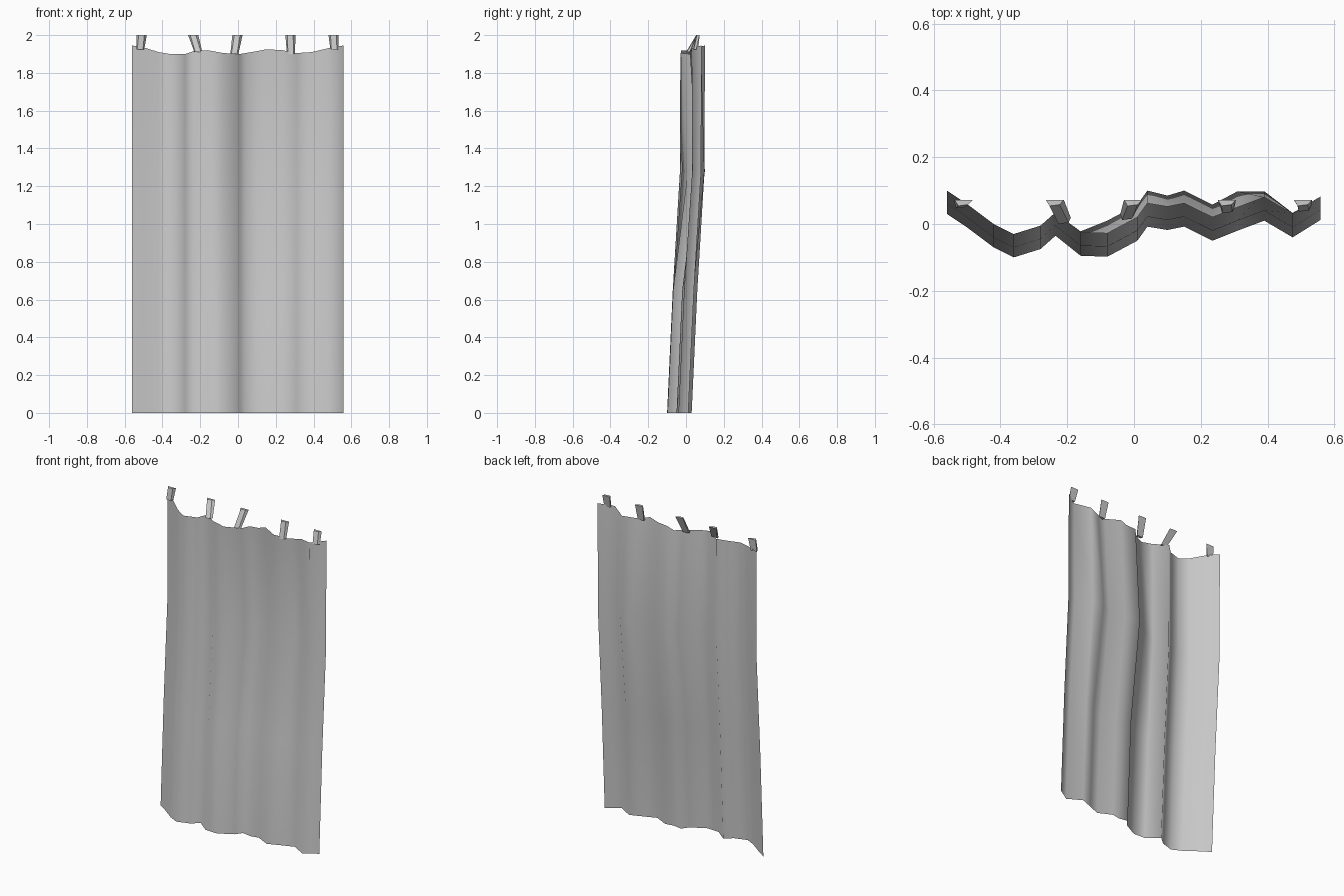
import bpy


def make_mesh(name, verts, faces):
    me = bpy.data.meshes.new(name)
    me.from_pydata(verts, [], faces)
    me.update()
    ob = bpy.data.objects.new(name, me)
    bpy.context.collection.objects.link(ob)
    for p in me.polygons:
        p.use_smooth = True
    return ob


# fold columns: x, y at hem, extra backward bulge at the upper bend, z of top edge
cols = [
    (-0.56, 0.03, 0.00, 1.945), (-0.50, -0.01, 0.00, 1.935),
    (-0.42, -0.07, 0.00, 1.91), (-0.36, -0.10, 0.00, 1.90),
    (-0.28, -0.075, 0.00, 1.90), (-0.235, -0.035, 0.00, 1.915),
    (-0.16, -0.095, 0.005, 1.92), (-0.08, -0.098, 0.04, 1.905),
    (0.01, -0.05, 0.04, 1.90), (0.04, -0.008, 0.04, 1.905),
    (0.10, -0.018, 0.035, 1.915), (0.15, -0.008, 0.04, 1.925),
    (0.235, -0.05, 0.04, 1.92), (0.31, -0.02, 0.05, 1.905),
    (0.39, 0.01, 0.02, 1.91), (0.475, -0.04, 0.005, 1.93),
    (0.558, 0.012, 0.00, 1.945),
]

# curtain sheet: four rows leaning backward
verts = []
for x, y, bulge, top in cols:
    verts += [(x, y, 0), (x, y + 0.03, 0.65),
              (x, y + 0.068 + bulge, 1.28), (x, y + 0.07, top)]
faces = [(i * 4 + r, i * 4 + 4 + r, i * 4 + 5 + r, i * 4 + 1 + r)
         for i in range(len(cols) - 1) for r in range(3)]
make_mesh("curtain_sheet", verts, faces)

# hanging tabs: bottom centre x, y, z and top centre x
tabs = [
    (-0.517, 0.065, 1.925, -0.510), (-0.210, 0.018, 1.91, -0.237),
    (-0.020, 0.030, 1.895, -0.003), (0.280, 0.050, 1.90, 0.278),
    (0.510, 0.055, 1.925, 0.506),
]
for n, (bx, by, bz, tx) in enumerate(tabs):
    tv = []
    for cx, cy, z, w in ((bx, by, bz, 0.021), (tx, 0.072, 2.0, 0.027)):
        tv += [(cx - w, cy, z), (cx - 0.016, cy - 0.018, z),
               (cx + 0.014, cy - 0.014, z), (cx + w, cy, z)]
    tf = [(i, (i + 1) % 4, (i + 1) % 4 + 4, i + 4) for i in range(4)]
    tf += [(3, 2, 1, 0), (4, 5, 6, 7)]
    tab = make_mesh(f"hanging_tab_{n + 1}", tv, tf)
    for p in tab.data.polygons:
        p.use_smooth = False
